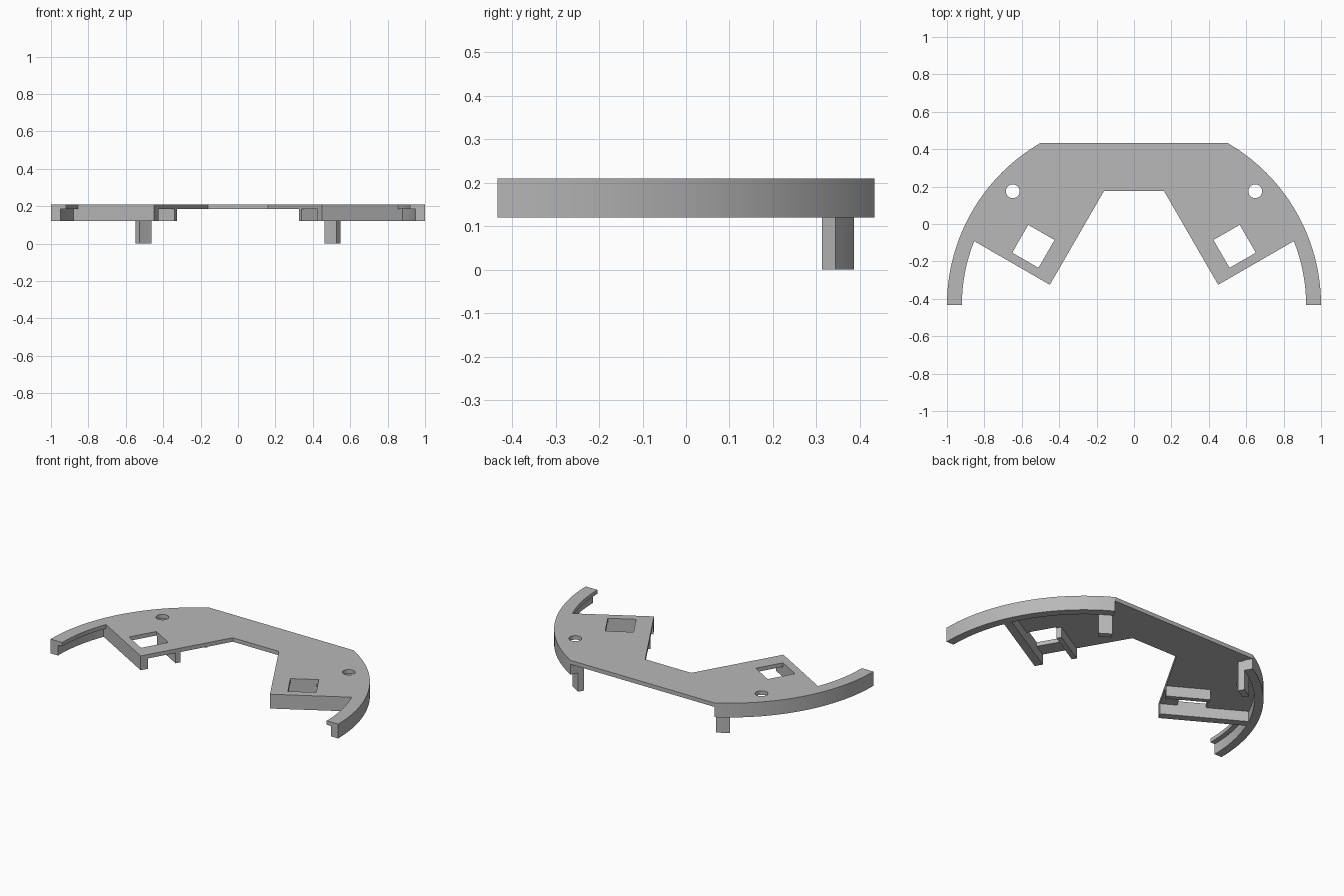
import bpy
import bmesh
from math import sin, cos, radians, degrees, atan2, sqrt, pi

cube = bpy.data.objects.get("Cube")
if cube:
    bpy.data.objects.remove(cube, do_unlink=True)

# Main dimensions
BASE, UNDER, TOP = 0.12, 0.185, 0.21      # skirt bottom, plate underside, plate top
CY = -0.433                               # arc centre on the y axis
R_OUT, R_WALL, R_LIP, R_POST = 1.0, 0.95, 0.92, 0.912
CORNER = (0.45, -0.325)                   # inner front corner of the tab
U = (cos(radians(30)), sin(radians(30)))  # direction along the tab's front edge
V = (-U[1], U[0])                         # direction along the tab's inner edge

grey = bpy.data.materials.new("plain grey")
grey.use_nodes = True
colour = (0.48, 0.48, 0.48, 1)
grey.diffuse_color = colour
grey.node_tree.nodes["Principled BSDF"].inputs["Base Color"].default_value = colour


def arc(r, a0, a1, steps, centre=(0, CY)):
    angles = [radians(a0 + (a1 - a0) * i / steps) for i in range(steps + 1)]
    return [(centre[0] + r * cos(a), centre[1] + r * sin(a)) for a in angles]


def tab(u, v):
    return (CORNER[0] + u * U[0] + v * V[0], CORNER[1] + u * U[1] + v * V[1])


def reach(r, v):
    """Distance along the tab edge, at offset v, to the circle of radius r."""
    x, y = tab(0, v)
    y -= CY
    along = x * U[0] + y * U[1]
    return -along + sqrt(along ** 2 + r ** 2 - x ** 2 - y ** 2)


def mirrored(loop):
    return [(-x, y) for x, y in reversed(loop)]


def prism(name, loops, z0, z1):
    """Extrude an outline, with any further loops as holes."""
    bm = bmesh.new()
    for loop in loops:
        verts = [bm.verts.new((x, y, z0)) for x, y in loop]
        for i, v in enumerate(verts):
            bm.edges.new((v, verts[i - 1]))
    bmesh.ops.triangle_fill(bm, edges=bm.edges[:], use_beauty=True)
    grown = bmesh.ops.extrude_face_region(bm, geom=bm.faces[:], use_keep_orig=True)
    top = [g for g in grown["geom"] if isinstance(g, bmesh.types.BMVert)]
    bmesh.ops.translate(bm, verts=top, vec=(0, 0, z1 - z0))
    bmesh.ops.recalc_face_normals(bm, faces=bm.faces[:])
    mesh = bpy.data.meshes.new(name)
    bm.to_mesh(mesh)
    bm.free()
    mesh.materials.append(grey)
    obj = bpy.data.objects.new(name, mesh)
    bpy.context.collection.objects.link(obj)
    bpy.ops.object.select_all(action="DESELECT")
    obj.select_set(True)
    bpy.context.view_layer.objects.active = obj
    bpy.ops.object.shade_smooth_by_angle(angle=radians(30))
    return obj


def pair(name, loop, z0, z1):
    prism("left_" + name, [loop], z0, z1)
    prism("right_" + name, [mirrored(loop)], z0, z1)


# Top plate with two tabs, curved arms, square windows and screw holes
lip = tab(reach(R_LIP, 0), 0)
lip_angle = degrees(atan2(lip[1] - CY, lip[0]))
half = [(0.16, 0.177), CORNER] + arc(R_LIP, lip_angle, 0, 12) + arc(R_OUT, 0, 60, 32)
window = [tab(0.098, 0.048), tab(0.26, 0.048), tab(0.26, 0.22), tab(0.098, 0.22)]
screw_hole = arc(0.037, 0, 345, 23, (0.648, 0.175))
prism("top_plate", [half + mirrored(half), window, mirrored(window),
                    screw_hole, mirrored(screw_hole)], UNDER, TOP)

# Curved skirt below the plate's outer edge
pair("rim_wall", arc(R_OUT, 0, 60, 32) + arc(R_WALL, 60, 0, 32), BASE, UNDER)

# Ribs on both sides of each window
pair("front_rib", [tab(0, 0), tab(reach(R_WALL, 0), 0),
                   tab(reach(R_WALL, 0.048), 0.048), tab(0, 0.048)], BASE, UNDER)
pair("back_rib", [tab(0, 0.22), tab(0.25, 0.22), tab(0.25, 0.25), tab(0, 0.25)],
     BASE, UNDER)

# Posts standing inside the skirt
pair("post", arc(R_WALL, 54.8, 59.6, 4) + arc(R_POST, 59.6, 54.8, 4), 0, UNDER)
